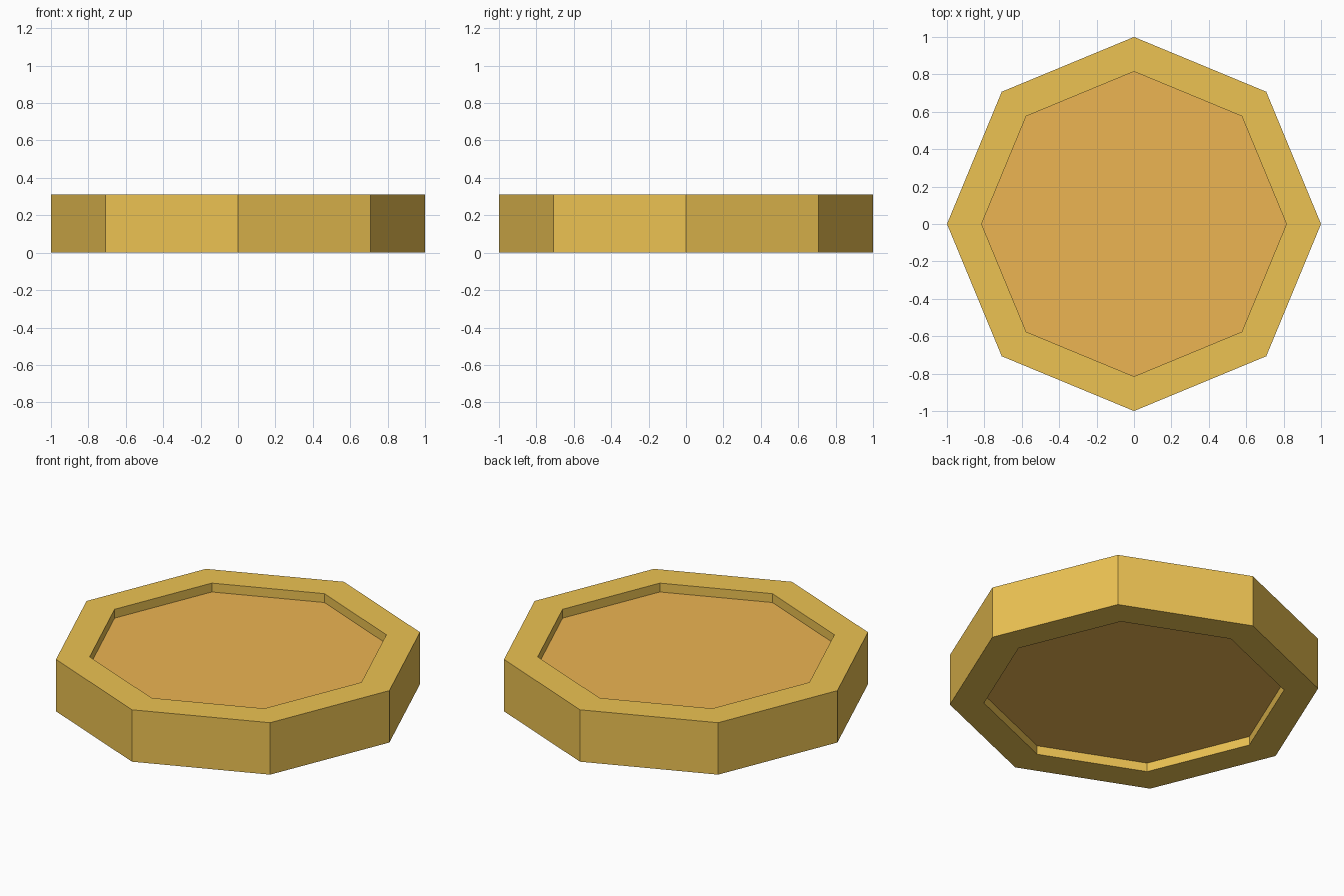
import bpy, bmesh
from math import cos, sin, tau

if "Cube" in bpy.data.objects:
    bpy.data.objects.remove(bpy.data.objects["Cube"])

SIDES = 8
HEIGHT = 0.31
OUTER, INNER = 1.0, 0.815
RECESS = 0.053


def material(name, color):
    mat = bpy.data.materials.new(name)
    mat.diffuse_color = color
    mat.use_nodes = True
    mat.node_tree.nodes["Principled BSDF"].inputs["Base Color"].default_value = mat.diffuse_color
    return mat


def add_object(name, bm, mat):
    bmesh.ops.recalc_face_normals(bm, faces=bm.faces)
    mesh = bpy.data.meshes.new(name)
    bm.to_mesh(mesh)
    bm.free()
    mesh.materials.append(mat)
    obj = bpy.data.objects.new(name, mesh)
    bpy.context.collection.objects.link(obj)
    return obj


def octagon(bm, radius, z):
    return [bm.verts.new((radius * cos(tau * i / SIDES), radius * sin(tau * i / SIDES), z))
            for i in range(SIDES)]


def bridge(bm, a, b):
    for i in range(SIDES):
        j = (i + 1) % SIDES
        bm.faces.new((a[i], a[j], b[j], b[i]))


gold = material("gold", (0.84, 0.54, 0.085, 1))
warm_gold = material("warm_gold", (0.84, 0.46, 0.085, 1))

# Rim: rectangular profile carried round the octagon
bm = bmesh.new()
profile = [(OUTER, 0), (OUTER, HEIGHT), (INNER, HEIGHT), (INNER, 0)]
loops = [octagon(bm, r, z) for r, z in profile]
for k in range(4):
    bridge(bm, loops[k], loops[(k + 1) % 4])
add_object("rim", bm, gold)

# Centre panel: solid plate recessed on both faces
bm = bmesh.new()
low = octagon(bm, INNER, RECESS)
high = octagon(bm, INNER, HEIGHT - RECESS)
bridge(bm, low, high)
bm.faces.new(low)
bm.faces.new(high)
add_object("centre_panel", bm, warm_gold)
